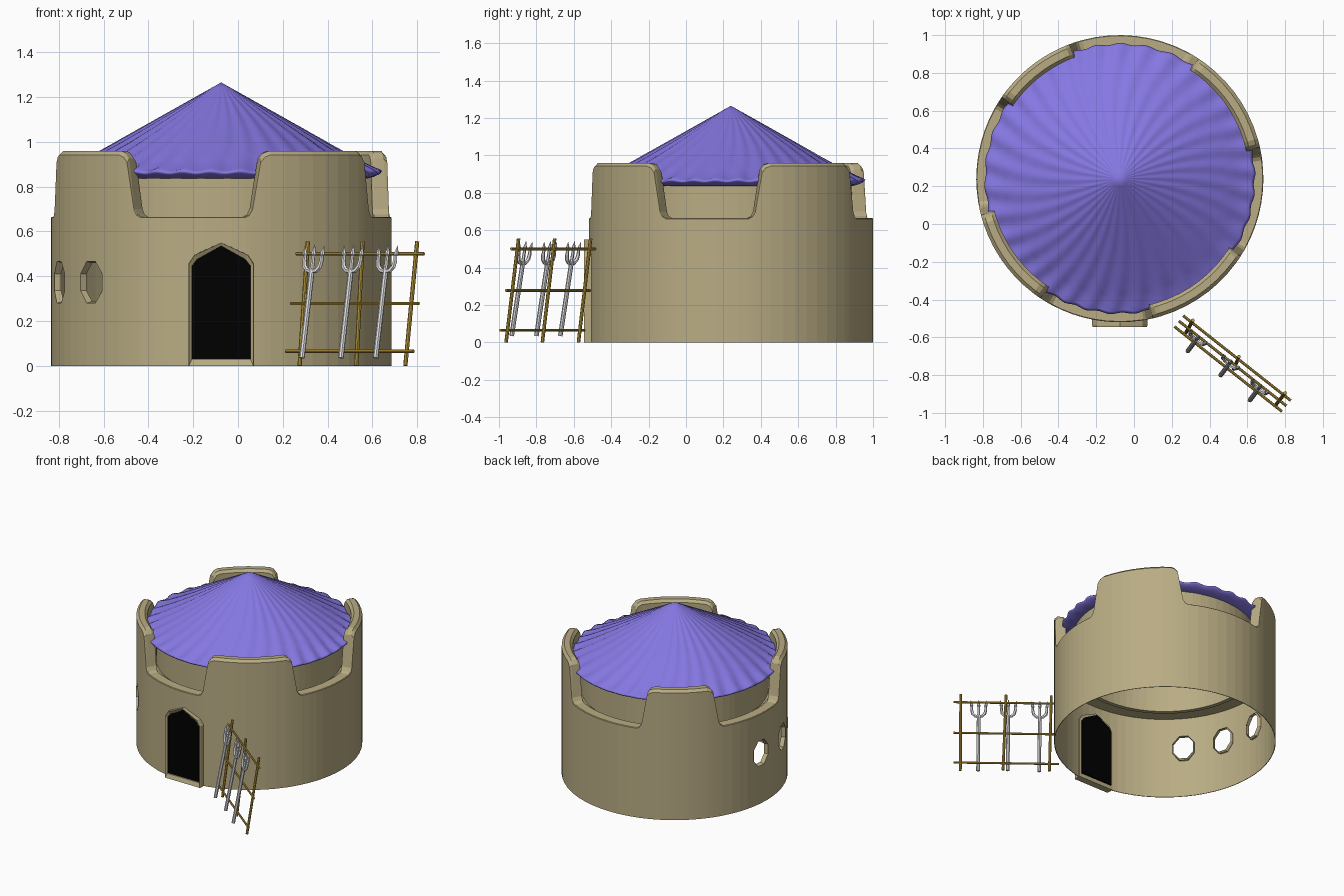
import bpy, bmesh, math
from mathutils import Vector

if "Cube" in bpy.data.objects:
    bpy.data.objects.remove(bpy.data.objects["Cube"])

CX, CY = -0.075, 0.24          # tower axis


def mat(name, r, g, b):
    m = bpy.data.materials.new(name)
    m.diffuse_color = (r, g, b, 1)
    m.use_nodes = True
    m.node_tree.nodes["Principled BSDF"].inputs["Base Color"].default_value = m.diffuse_color
    return m


STONE = mat("tan stone", 0.485, 0.415, 0.23)
CLOTH = mat("purple cloth", 0.235, 0.185, 0.76)
BRASS = mat("brass wood", 0.52, 0.34, 0.045)
STEEL = mat("pale steel", 0.80, 0.80, 0.82)
BLACK = mat("black", 0.0, 0.0, 0.0)


def loft(name, rings, m, wrap=False, caps=False, smooth=False):
    """Join closed rings of points (equal counts) with quads."""
    bm = bmesh.new()
    vs = [[bm.verts.new(p) for p in ring] for ring in rings]
    n = len(rings[0])
    for i in range(len(rings) if wrap else len(rings) - 1):
        a, b = vs[i], vs[(i + 1) % len(rings)]
        for j in range(n):
            k = (j + 1) % n
            bm.faces.new((a[j], a[k], b[k], b[j]))
    if caps:
        bm.faces.new(vs[0])
        bm.faces.new(vs[-1])
    bmesh.ops.remove_doubles(bm, verts=bm.verts, dist=1e-5)
    bmesh.ops.recalc_face_normals(bm, faces=bm.faces)
    me = bpy.data.meshes.new(name)
    bm.to_mesh(me)
    bm.free()
    me.materials.append(m)
    ob = bpy.data.objects.new(name, me)
    bpy.context.collection.objects.link(ob)
    if smooth:
        for p in me.polygons:
            p.use_smooth = True
    return ob


def polar(r, a, z):
    return (CX + r * math.cos(a), CY + r * math.sin(a), z)


def rod(name, pts, radii, m, sides=8):
    """Tube through points with a radius at each point."""
    pts = [Vector(p) for p in pts]
    rings = []
    for i, p in enumerate(pts):
        t = (pts[min(i + 1, len(pts) - 1)] - pts[max(i - 1, 0)]).normalized()
        u = t.cross(Vector((0.62, 0.785, 0.1))).normalized()
        v = t.cross(u)
        rings.append([p + radii[i] * (u * math.cos(k * math.tau / sides) + v * math.sin(k * math.tau / sides))
                      for k in range(sides)])
    return loft(name, rings, m, caps=True)


# tower wall: column profile swept round, top height follows four notches (centre, half width)
notches = [(-10, 22.7), (83.7, 27), (170, 24.7), (259.9, 23.5)]
edge = [(-5.4, .665), (-3.9, .675), (-2.8, .70), (0, .925), (1.5, .95), (3.5, .96)]
columns = []
for i, (c, w) in enumerate(notches):
    nc, nw = notches[(i + 1) % 4]
    nc += 360 if nc < c else 0
    columns += [(c + (w - 5.4) * t / 4, .665) for t in range(-3, 4)]
    columns += [(c + w + d, h) for d, h in edge]
    a0, a1 = c + w + 3.5, nc - nw - 3.5
    columns += [(a0 + (a1 - a0) * t / 7, .96) for t in range(1, 7)]
    columns += [(nc - nw - d, h) for d, h in reversed(edge)]
wall_rings = []
for d, h in columns:
    b = .004 + .014 * min(1, max(0, (h - .70) / .2))       # bevel only on the raised parts
    prof = [(.76, 0), (.76, h - b), (.76 - b, h), (.685 + b, h), (.685, h - b), (.685, .64), (.655, .64),
            (.655, .62), (.63, .62), (.63, .87), (.62, .87), (.62, .60), (.65, .60), (.65, .615),
            (.756, .615), (.756, 0)]
    wall_rings.append([polar(r, math.radians(d), z) for r, z in prof])
wall = loft("tower_wall", wall_rings, STONE, wrap=True)


# octagonal windows with reveals
def octagon(az, r, s=1.0):
    a = math.radians(az)
    side = Vector((-math.sin(a), math.cos(a), 0))
    c = Vector(polar(r, a, 0.373))
    return [c + side * (.08 * s * math.cos(t)) + Vector((0, 0, .1 * s * math.sin(t)))
            for t in [math.radians(22.5 + 45 * k) for k in range(8)]]


for az in (175, 197.5, 220):
    cutter = loft("window_cutter", [octagon(az, .68), octagon(az, .82)], STONE, caps=True)
    cutter.hide_render = True
    mod = wall.modifiers.new("window", 'BOOLEAN')
    mod.operation, mod.solver, mod.object = 'DIFFERENCE', 'EXACT', cutter
    bpy.context.view_layer.objects.active = wall
    bpy.ops.object.modifier_apply(modifier=mod.name)
    bpy.data.objects.remove(cutter)
    loft("window_reveal", [octagon(az, .757), octagon(az, .728, .93), octagon(az, .74, 1.03)], STONE)

# doorway: stone frame with a pointed arch and a black door
outer = [(.147, 0), (.147, .455), (.12, .495), (0, .55)]
inner = [(.131, .03), (.131, .445), (.108, .475), (0, .535)]


def arch(pts, y, s=1.0):
    full = pts + [(-x, z) for x, z in pts[-2::-1]]
    return [(CX + x * s, y, z) for x, z in full]


loft("door_frame", [arch(outer, -.495), arch(outer, -.536), arch(outer, -.546, .975),
                    arch(inner, -.535), arch(inner, -.495)], STONE, wrap=True)
loft("door", [arch(inner, -.526), arch(inner, -.483)], BLACK, caps=True)

# draped conical roof with swirling folds and a curled-under rim
FOLDS, COLS = 34, 272
rows = [(0, 1.265, 0)] + [(r, 1.265 - .57 * r, .012 * r)
                          for r in (.04, .1, .18, .27, .36, .45, .54, .61, .665)]
rows += [(.70, .874, .006), (.714, .866, .005), (.708, .857, .004), (.685, .846, .002), (.65, .836, .001),
         (.60, .835, 0)]
roof_rings = []
for r, z, amp in rows:
    ring = []
    for k in range(COLS):
        a = k * math.tau / COLS
        w = math.sin(FOLDS * (a + .35 * r * r) + 1.2 * math.sin(3 * a))
        ring.append(polar(r + (amp * w if r > .66 else 0), a, z + amp * w * .8))
    roof_rings.append(ring)
loft("roof", roof_rings, CLOTH, smooth=True)

# weapon rack: leaning posts and crossbars
for (x, y), (x2, y2) in (((.275, -.575), (.312, -.51)), ((.528, -.768), (.556, -.702)),
                         ((.747, -.962), (.80, -.895))):
    rod("rack_post", [(x, y, 0), (x2, y2, .555)], [.0095, .0095], BRASS)
for z, x, y in ((.50, .26, -.485), (.278, .237, -.513), (.065, .214, -.543)):
    rod("rack_bar", [(x, y, z), (x + .57, y - .45, z)], [.0075, .0075], BRASS)

# tridents leaning on the rack
side = Vector((.785, -.62, 0))
up = Vector((.045, .06, .395)).normalized()
for x, y in ((.285, -.672), (.459, -.80), (.614, -.932)):
    foot = Vector((x, y, .035))

    def at(s, u):
        return foot + side * s + up * u

    rod("trident_shaft", [at(0, 0), at(0, .40)], [.0125, .0125], STEEL)
    rod("trident_center_prong", [at(0, .39), at(0, .465), at(0, .47), at(0, .515)],
        [.010, .008, .013, .001], STEEL, 6)
    for s in (-1, 1):
        rod("trident_side_prong", [at(0, .393), at(s * .025, .398), at(s * .042, .415), at(s * .048, .44),
                                   at(s * .047, .465), at(s * .049, .47), at(s * .055, .51)],
            [.011, .011, .011, .010, .008, .012, .001], STEEL, 6)
